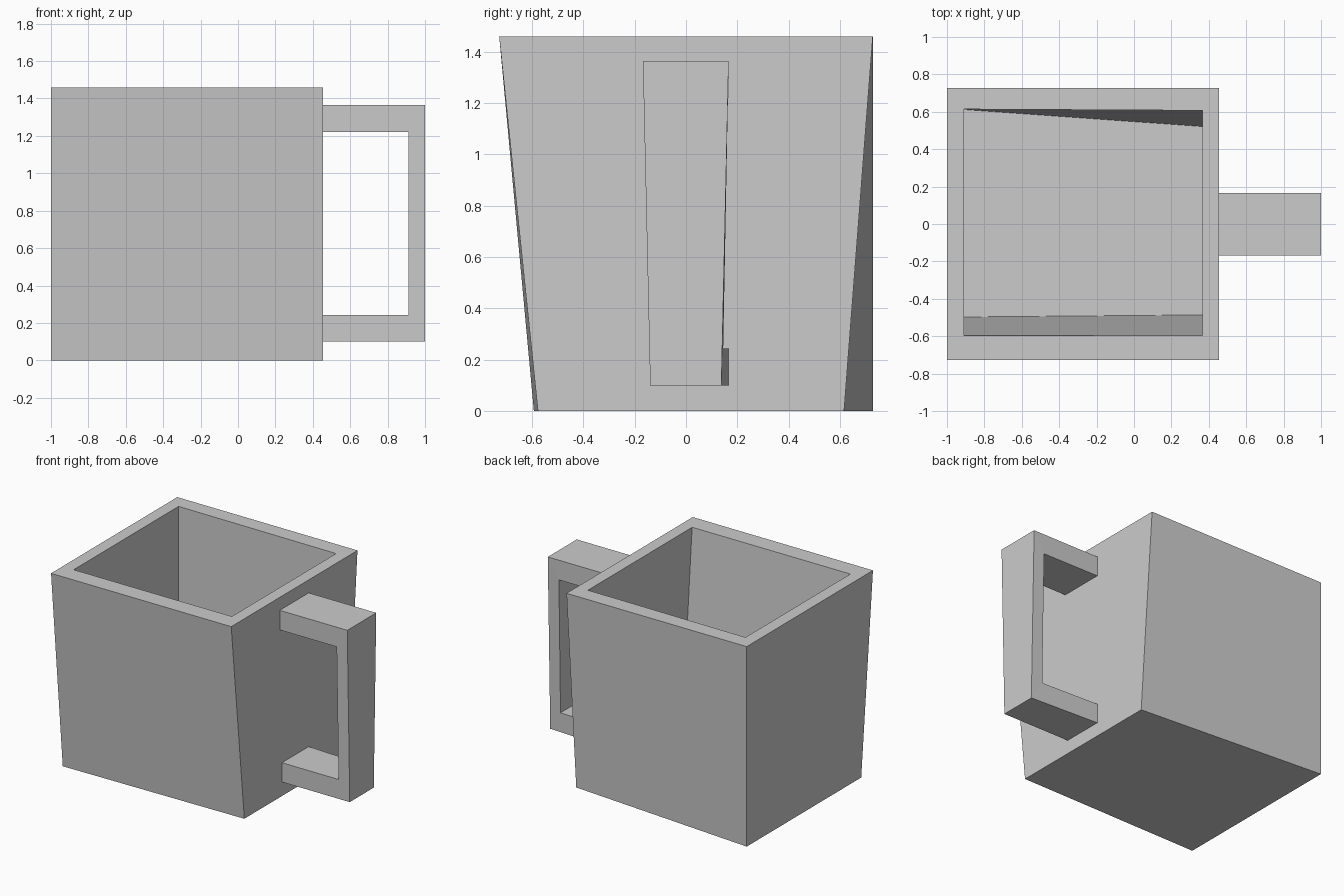
import bpy, bmesh

if "Cube" in bpy.data.objects:
    bpy.data.objects.remove(bpy.data.objects["Cube"])


def make_object(name, bm):
    bmesh.ops.recalc_face_normals(bm, faces=bm.faces)
    mesh = bpy.data.meshes.new(name)
    bm.to_mesh(mesh)
    bm.free()
    obj = bpy.data.objects.new(name, mesh)
    bpy.context.collection.objects.link(obj)
    return obj


def ring(bm, x0, x1, z, fl, fr, br, bl):
    """Four-corner loop: front-left, front-right, back-right, back-left y values."""
    return [bm.verts.new(p) for p in
            ((x0, fl, z), (x1, fr, z), (x1, br, z), (x0, bl, z))]


# Square cup: outer walls, rim, inner walls and floor as bridged loops
bm = bmesh.new()
loops = [
    ring(bm, -1.0, 0.455, 0.0, -0.593, -0.577, 0.616, 0.728),
    ring(bm, -1.0, 0.455, 1.46, -0.728, -0.728, 0.728, 0.728),
    ring(bm, -0.91, 0.367, 1.46, -0.596, -0.595, 0.607, 0.614),
    ring(bm, -0.91, 0.367, 0.12, -0.497, -0.486, 0.521, 0.612),
]
for a, b in zip(loops, loops[1:]):
    for i in range(4):
        j = (i + 1) % 4
        bm.faces.new((a[i], a[j], b[j], b[i]))
bm.faces.new(loops[0])
bm.faces.new(loops[-1])
make_object("cup_body", bm)

# Handle: squared C profile, slightly narrower toward the bottom
outer = [(0.445, 0.1), (1.0, 0.1), (1.0, 1.365), (0.445, 1.365)]
inner = [(0.445, 0.243), (0.912, 0.243), (0.912, 1.22), (0.445, 1.22)]


def taper(z):
    return 1 - 0.17 * (1.365 - z) / 1.265


def back_y(x, z):
    reach = min(1.0, (x - 0.445) / 0.555)
    return 0.166 * (1 - reach * (1 - taper(z)))


bm = bmesh.new()
fo, fi = [[bm.verts.new((x, -0.168 * taper(z), z)) for x, z in pts] for pts in (outer, inner)]
bo, bi = [[bm.verts.new((x, back_y(x, z), z)) for x, z in pts] for pts in (outer, inner)]
for i in range(3):
    j = i + 1
    for a, b in ((fo, fi), (fi, bi), (bi, bo), (bo, fo)):
        bm.faces.new((a[i], a[j], b[j], b[i]))
for i in (0, 3):
    bm.faces.new((fo[i], fi[i], bi[i], bo[i]))
make_object("handle", bm)
